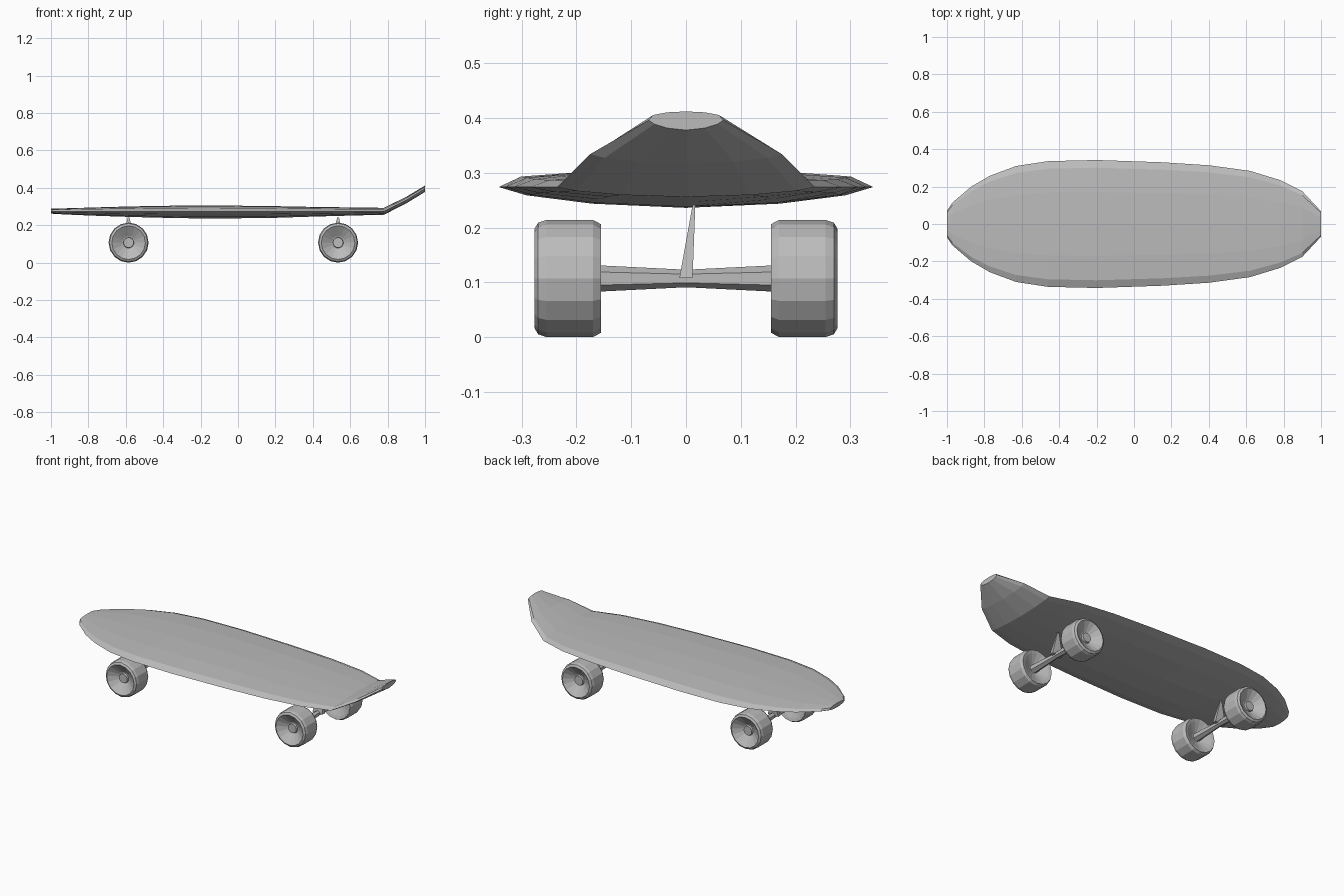
import bpy
import bmesh
import math

cube = bpy.data.objects.get("Cube")
if cube:
    bpy.data.objects.remove(cube)

grey = bpy.data.materials.new("plain grey")
grey.use_nodes = True
COLOUR = (0.5, 0.5, 0.5, 1)
grey.diffuse_color = COLOUR
grey.node_tree.nodes["Principled BSDF"].inputs["Base Color"].default_value = COLOUR


def make(name, bm):
    bmesh.ops.recalc_face_normals(bm, faces=bm.faces)
    mesh = bpy.data.meshes.new(name)
    bm.to_mesh(mesh)
    bm.free()
    mesh.materials.append(grey)
    obj = bpy.data.objects.new(name, mesh)
    bpy.context.scene.collection.objects.link(obj)
    return obj


def loft(bm, rings, cap=True):
    """Skin a list of closed rings of points."""
    rows = [[bm.verts.new(p) for p in ring] for ring in rings]
    n = len(rows[0])
    for a, b in zip(rows, rows[1:]):
        for i in range(n):
            j = (i + 1) % n
            bm.faces.new((a[i], a[j], b[j], b[i]))
    if cap:
        bm.faces.new(rows[0])
        bm.faces.new(rows[-1])


# Deck: lens-shaped sections along x as (x, half width, edge z, top rise, bottom drop)
STATIONS = [
    (-1, .07, .276, .014, .012), (-.97, .115, .276, .015, .014),
    (-.87, .2, .276, .018, .019), (-.77, .258, .276, .021, .023),
    (-.63, .31, .276, .025, .028), (-.46, .336, .276, .029, .033),
    (-.2, .342, .276, .032, .038), (.15, .33, .276, .029, .036),
    (.4, .314, .276, .024, .028), (.62, .284, .276, .021, .022),
    (.78, .235, .276, .019, .018), (.9, .175, .336, .018, .017),
    (1, .068, .398, .016, .018),
]
TOP = [(1, 0), (.88, .6), (.5, .9), (0, 1), (-.5, .9), (-.88, .6)]
BOTTOM = [(-1, 0), (-.85, .4), (-.5, .8), (0, 1), (.5, .8), (.85, .4)]
bm = bmesh.new()
loft(bm, [[(x, w * u, z + up * v) for u, v in TOP] +
          [(x, w * u, z - down * v) for u, v in BOTTOM]
          for x, w, z, up, down in STATIONS])
make("deck", bm)

# Wheel profile from inner hub over the tread to outer hub: (distance along axle, radius)
AXLE_Z = 0.109
PROFILE = [(.185, .028), (.16, .082), (.155, .099), (.17, .107), (.255, .107),
           (.27, .102), (.277, .09), (.24, .034), (.24, .029), (.252, .027)]


def wheel(name, x, side):
    bm = bmesh.new()
    turns = [math.tau * i / 16 for i in range(16)]
    loft(bm, [[(x + r * math.sin(t), side * y, AXLE_Z + r * math.cos(t)) for t in turns]
              for y, r in PROFILE])
    make(name, bm)


# Each truck has a waisted axle and a slender leaning post
def truck(name, x):
    bm = bmesh.new()
    turns = [math.tau * i / 6 for i in range(6)]
    loft(bm, [[(x + r * math.cos(t + .52), y, AXLE_Z + r * math.sin(t + .52)) for t in turns]
              for y, r in ((-.2, .026), (0, .016), (.2, .026))])
    make(name + "_axle", bm)
    bm = bmesh.new()
    loft(bm, [[(x - hx, y0, z), (x + hx, y0, z), (x + hx, y1, z), (x - hx, y1, z)]
              for hx, y0, y1, z in ((.034, -.012, .012, .11), (.005, .012, .017, .243))])
    make(name + "_post", bm)


for end, x in (("nose", -.585), ("tail", .535)):
    truck(end + "_truck", x)
    for label, side in (("front", -1), ("back", 1)):
        wheel(f"{end}_{label}_wheel", x, side)

# Rest the wheels on the ground
bpy.context.view_layer.update()
objs = [o for o in bpy.context.scene.objects if o.type == "MESH" and grey.name in o.data.materials]
low = min(v.co.z for o in objs for v in o.data.vertices)
for o in objs:
    o.location.z -= low
